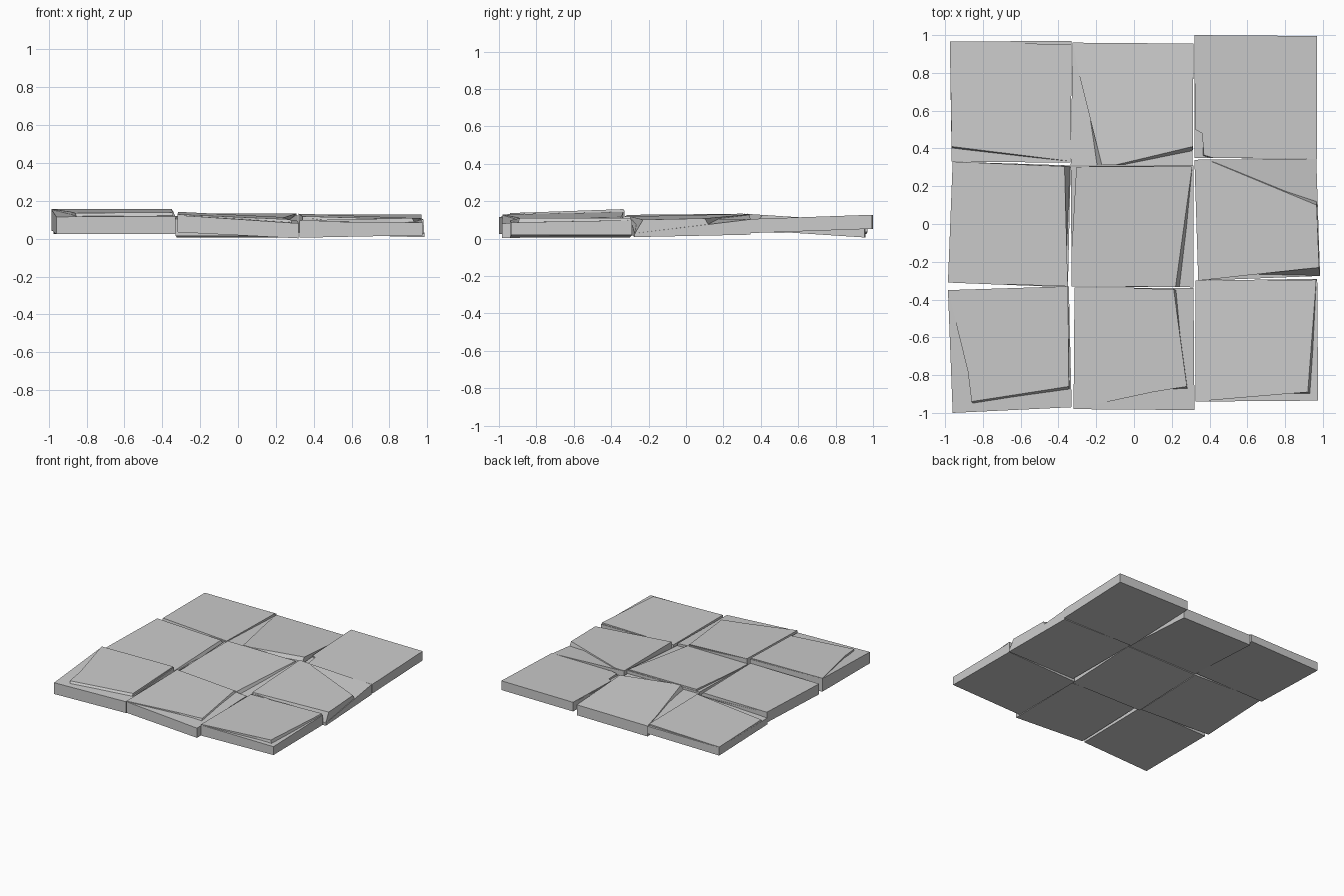
import bpy, bmesh


def prism(bm, low, high):
    """Closed prism between two matching counter-clockwise rings."""
    a = [bm.verts.new(p) for p in low]
    b = [bm.verts.new(p) for p in high]
    n = len(a)
    bm.faces.new(a[::-1])
    bm.faces.new(b)
    for i in range(n):
        j = (i + 1) % n
        bm.faces.new((a[i], a[j], b[j], b[i]))


def tile(name, corners, plane, thick, dips, plate, feet=None, depth=0.03):
    """Tilted slab with worn corners (dips) plus the unworn top layer (plate).
    Corners run front left, front right, back right, back left.
    feet moves the bottom of chosen plate points to slope the chipped wall."""
    c, sx, sy = plane
    cx = sum(p[0] for p in corners) / 4
    cy = sum(p[1] for p in corners) / 4

    def pt(p, drop=0.0):
        return (p[0], p[1], c + sx * (p[0] - cx) + sy * (p[1] - cy) - drop)

    bm = bmesh.new()
    prism(bm, [pt(p, thick) for p in corners],
          [pt(p, d + 0.002) for p, d in zip(corners, dips)])
    low = [(feet or {}).get(i, p) for i, p in enumerate(plate)]
    prism(bm, [pt(p, depth) for p in low], [pt(p) for p in plate])
    me = bpy.data.meshes.new(name)
    bm.to_mesh(me)
    bm.free()
    bpy.context.collection.objects.link(bpy.data.objects.new(name, me))


# Front row
tile("front_left_slab",
     [(-.96, -1), (-.33, -.97), (-.345, -.33), (-.985, -.35)],
     (.146, 0, .035), .11, (.016, .016, .006, .002),
     [(-.86, -.94), (-.345, -.86), (-.35, -.335), (-.985, -.35), (-.88, -.78)],
     {0: (-.85, -.955), 1: (-.34, -.885)})
tile("front_middle_slab",
     [(-.32, -.98), (.32, -.985), (.315, -.34), (-.315, -.335)],
     (.12, -.05, .02), .095, (.003, .014, .012, 0),
     [(-.32, -.98), (.1, -.89), (.28, -.86), (.21, -.345), (-.315, -.335)],
     {2: (.285, -.88), 3: (.24, -.36)})
tile("front_right_slab",
     [(.325, -.94), (.975, -.935), (.97, -.29), (.325, -.30)],
     (.104, .02, 0), .092, (.004, .022, .01, 0),
     [(.325, -.94), (.8, -.9), (.92, -.89), (.965, -.295), (.325, -.30)],
     {2: (.935, -.9)})

# Middle row
tile("middle_left_slab",
     [(-.985, -.31), (-.35, -.335), (-.335, .31), (-.96, .33)],
     (.125, -.015, .01), .085, (0, .012, .03, 0),
     [(-.985, -.31), (-.35, -.33), (-.368, .305), (-.96, .33)],
     {2: (-.34, .305)})
tile("centre_slab",
     [(-.33, -.33), (.315, -.335), (.315, .31), (-.335, .305)],
     (.12, 0, .045), .09, (.003, .022, .006, .012),
     [(-.33, -.33), (.22, -.333), (.308, .305), (-.305, .303), (-.325, -.05)],
     {1: (.248, -.333)})
tile("middle_right_slab",
     [(.34, -.3), (.985, -.275), (.965, .345), (.32, .34)],
     (.116, -.03, .02), .092, (.004, .07, .008, .002),
     [(.34, -.3), (.98, -.23), (.967, .1), (.4, .335), (.32, .34)],
     {1: (.983, -.272), 2: (.967, .14)}, depth=.07)

# Back row
tile("back_left_slab",
     [(-.965, .33), (-.335, .325), (-.33, .97), (-.975, .965)],
     (.105, .015, -.015), .07, (.016, .003, .008, .002),
     [(-.965, .41), (-.335, .332), (-.33, .95), (-.975, .965)],
     {0: (-.965, .397)})
tile("back_middle_slab",
     [(-.335, .31), (.31, .31), (.315, .955), (-.325, .96)],
     (.112, 0, -.065), .085, (.022, .03, .0, .0),
     [(-.17, .311), (-.1, .312), (.311, .41), (.315, .955), (-.325, .96),
      (-.29, .79)],
     {0: (-.2, .311), 1: (-.06, .311), 2: (.311, .387)})
tile("back_right_slab",
     [(.32, .35), (.97, .345), (.97, .995), (.32, 1)],
     (.116, 0, .035), .075, (.015, 0, 0, 0),
     [(.37, .365), (.42, .35), (.97, .345), (.97, .995), (.32, 1), (.325, .5),
      (.36, .48)],
     {0: (.36, .36)})
